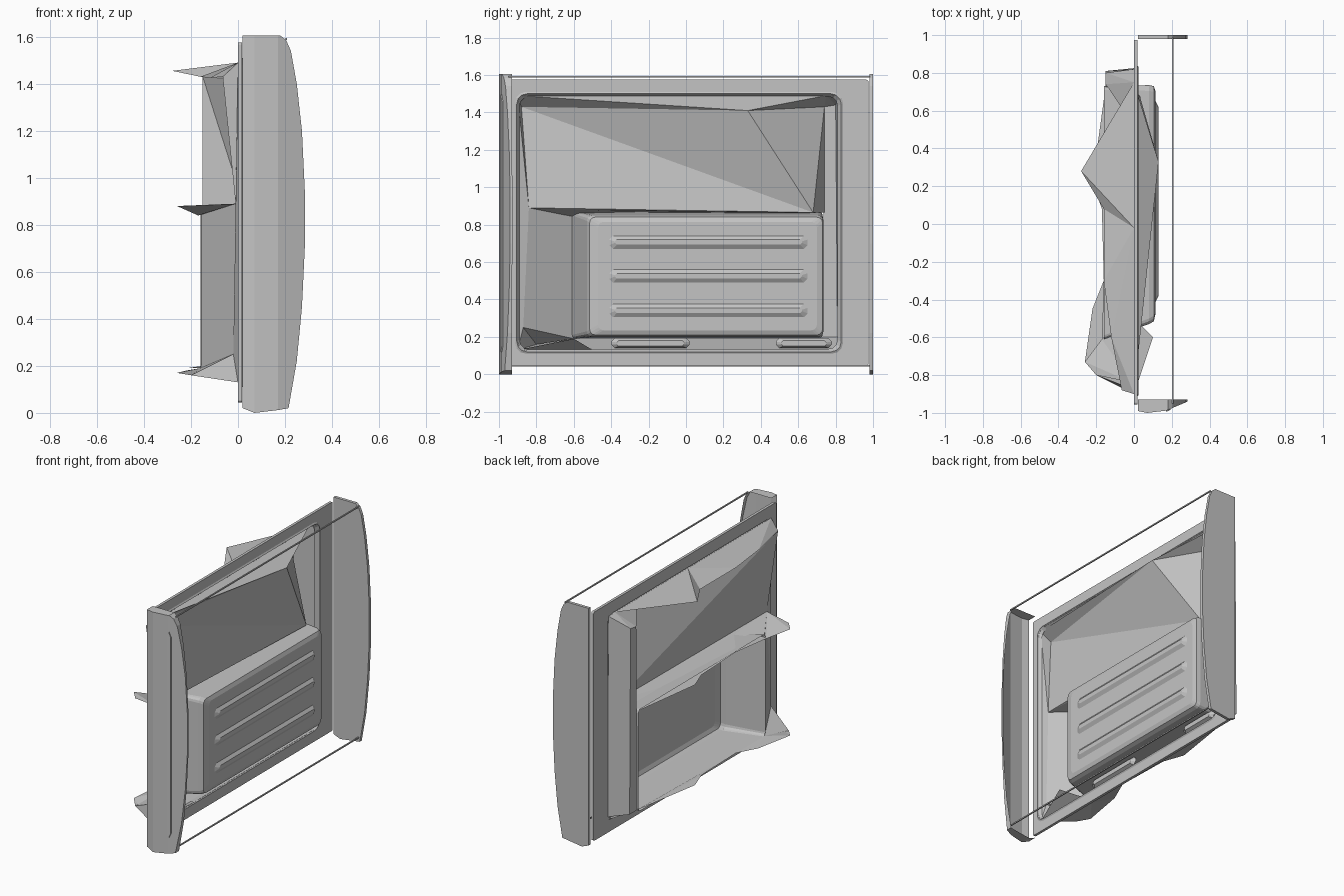
import bpy, bmesh, math

grey = bpy.data.materials.new("light_grey")
grey.diffuse_color = (0.55, 0.55, 0.55, 1)


def sheet(name, verts, faces):
    """Object from points and faces, with consistent normals."""
    me = bpy.data.meshes.new(name)
    me.from_pydata(verts, [], faces)
    bm = bmesh.new()
    bm.from_mesh(me)
    bmesh.ops.recalc_face_normals(bm, faces=bm.faces)
    bm.to_mesh(me)
    bm.free()
    me.materials.append(grey)
    ob = bpy.data.objects.new(name, me)
    bpy.context.collection.objects.link(ob)
    return ob


def rounded(x, y0, y1, z0, z1, r, n=3):
    """Rounded rectangle in the plane at x."""
    pts = []
    for k, (cy, cz) in enumerate([(y1 - r, z1 - r), (y0 + r, z1 - r),
                                  (y0 + r, z0 + r), (y1 - r, z0 + r)]):
        for i in range(n + 1):
            a = math.pi / 2 * (k + i / n)
            pts.append((x, cy + r * math.cos(a), cz + r * math.sin(a)))
    return pts


def loft(name, loops, cap=False, closed=False):
    """Skin a list of equal loops."""
    n, m = len(loops[0]), len(loops)
    verts = [p for lp in loops for p in lp]
    faces = []
    for j in range(m if closed else m - 1):
        a, b = j * n, ((j + 1) % m) * n
        faces += [(a + i, a + (i + 1) % n, b + (i + 1) % n, b + i) for i in range(n)]
    if cap:
        faces.append(tuple(range((m - 1) * n, m * n)))
    return sheet(name, verts, faces)


def box(name, x0, x1, y0, y1, z0, z1):
    v = [(x, y, z) for x in (x0, x1) for y in (y0, y1) for z in (z0, z1)]
    return sheet(name, v, [(0, 1, 3, 2), (4, 5, 7, 6), (0, 1, 5, 4),
                           (2, 3, 7, 6), (0, 2, 6, 4), (1, 3, 7, 5)])


# Flat panel frame with a rounded opening and a thin raised lip
loft("panel_frame", [
    rounded(0.018, -0.955, 0.975, 0.045, 1.575, 0.01),
    rounded(0.018, -0.90, 0.825, 0.125, 1.495, 0.05),
    rounded(0.0, -0.90, 0.825, 0.125, 1.495, 0.05),
    rounded(0.0, -0.955, 0.975, 0.045, 1.575, 0.01)], closed=True)
loft("opening_lip", [
    rounded(0.018, -0.915, 0.84, 0.11, 1.51, 0.06),
    rounded(0.024, -0.905, 0.83, 0.12, 1.50, 0.055),
    rounded(0.0, -0.89, 0.81, 0.135, 1.485, 0.05)])

# Folded upper recess
sheet("upper_recess", [
    (-0.065, -0.88, 1.43), (0.13, 0.33, 1.41), (-0.15, 0.74, 1.43),
    (0.03, 0.68, 0.865), (-0.01, -0.84, 0.89), (-0.15, 0.74, 0.865)],
    [(0, 1, 3), (1, 2, 3), (0, 3, 4), (2, 5, 3)])

# Top ledge and its pointed flap
sheet("top_ledge", [
    (0, -0.9, 1.49), (-0.065, -0.88, 1.43), (0.13, 0.33, 1.41), (0, -0.02, 1.49),
    (-0.28, 0.28, 1.455), (0, 0.75, 1.49), (0, 0.82, 1.49), (-0.15, 0.8, 1.44),
    (-0.15, 0.74, 1.43), (-0.16, 0.08, 1.43), (-0.16, -0.3, 1.43), (-0.12, -0.6, 1.425)],
    [(0, 1, 2), (0, 2, 3), (3, 2, 5), (3, 9, 4), (3, 4, 5), (5, 6, 7), (5, 7, 8),
     (5, 8, 2), (3, 9, 10), (3, 10, 11), (0, 3, 11), (0, 11, 1)])

# Rear wall of the recess
sheet("rear_wall", [
    (0, 0.82, 1.49), (0, 0.825, 0.15), (-0.15, 0.81, 0.2), (-0.15, 0.8, 1.44),
    (-0.15, 0.73, 0.2), (-0.15, 0.74, 1.43), (0, 0.79, 0.13)],
    [(0, 1, 2, 3), (3, 2, 4, 5), (1, 6, 4, 2)])

# Shelf between the upper and lower recess, with two pointed flaps
sheet("middle_shelf", [
    (-0.01, -0.84, 0.89), (-0.26, -0.73, 0.88), (-0.17, -0.61, 0.84),
    (0.03, 0.68, 0.865), (-0.02, -0.48, 0.875), (-0.16, -0.3, 0.865),
    (-0.17, 0.08, 0.86), (-0.22, 0.22, 0.86), (-0.2, -0.8, 0.88), (-0.15, 0.73, 0.86)],
    [(0, 8, 1), (0, 1, 2), (0, 2, 4), (0, 4, 3), (2, 5, 4), (4, 5, 6, 3), (6, 7, 9, 3)])

# Slanted front wall of the recess
sheet("front_wall", [
    (0, -0.9, 1.49), (-0.065, -0.88, 1.43), (-0.01, -0.84, 0.89), (0, -0.9, 0.13),
    (-0.02, -0.87, 0.25), (-0.16, -0.6, 0.19), (-0.16, -0.6, 0.86)],
    [(0, 1, 2), (0, 2, 4, 3), (2, 6, 5, 4)])

# Bottom ledge with two pointed flaps
sheet("bottom_ledge", [
    (0, -0.9, 0.13), (0, 0.82, 0.13), (-0.15, 0.73, 0.2), (-0.16, -0.6, 0.19),
    (-0.26, -0.73, 0.17), (-0.02, -0.87, 0.25), (0.1, -0.6, 0.19),
    (0, -0.5, 0.13), (-0.2, -0.8, 0.16), (-0.22, -0.45, 0.18),
    (-0.16, -0.3, 0.19), (-0.17, 0.08, 0.19), (-0.22, 0.22, 0.19)],
    [(0, 7, 3), (7, 1, 2, 11, 10, 3), (0, 3, 4), (0, 4, 8), (0, 8, 5), (0, 7, 6),
     (3, 4, 9), (3, 9, 10), (11, 12, 2), (3, 8, 5)])

# Raised armrest box, open at the back
loft("armrest_box", [
    rounded(-0.16, -0.61, 0.73, 0.19, 0.87, 0.02),
    rounded(0.08, -0.53, 0.735, 0.2, 0.85, 0.03),
    rounded(0.105, -0.515, 0.73, 0.21, 0.84, 0.03),
    rounded(0.115, -0.47, 0.70, 0.235, 0.815, 0.03)], cap=True)

# Three horizontal ribs on the armrest face
for i, z in enumerate((0.34, 0.525, 0.705)):
    loft(f"armrest_rib_{i + 1}", [
        rounded(0.115, -0.41, 0.65, z - 0.035, z + 0.035, 0.02, 1),
        rounded(0.13, -0.38, 0.62, z - 0.012, z + 0.015, 0.01, 1)], cap=True)

# Small trim strips under the armrest
for i, (y0, y1) in enumerate(((-0.4, 0.02), (0.48, 0.78))):
    loft(f"lower_trim_{i + 1}", [
        rounded(0.0, y0, y1, 0.14, 0.195, 0.02, 1),
        rounded(0.02, y0 + 0.03, y1 - 0.03, 0.15, 0.18, 0.01, 1)], cap=True)

# Curved outer edge of the end caps, as x and z
edge = [(0.215, 0.02), (0.25, 0.22), (0.272, 0.45), (0.284, 0.7), (0.284, 0.95),
        (0.272, 1.2), (0.25, 1.4), (0.225, 1.54), (0.205, 1.585), (0.18, 1.605)]


def cap_y(x):
    """Front surface of the front cap: nearly flat, then bent back."""
    if x < 0.07:
        return -0.99 - 0.2 * (x - 0.02)
    if x < 0.17:
        return -1.0 + 0.12 * (x - 0.07)
    return -0.988 + 0.42 * (x - 0.17)


# Hollow front cap: bent face plus a rim wall turned back
verts, faces = [], []
last = len(edge) - 1
for k, (xo, zo) in enumerate(edge):
    for x in (0.02, 0.07, 0.17, xo):
        z = {0.02: 0.02, 0.07: 0.0, 0.17: 0.012}.get(x, zo) if k == 0 else zo
        verts.append((x, cap_y(x), z))
for k in range(last):
    for c in range(3):
        a = 4 * k + c
        faces.append((a, a + 1, a + 5, a + 4))
rim = [0, 1, 2] + [4 * k + 3 for k in range(last + 1)] + [4 * last + 2, 4 * last + 1, 4 * last]
base = len(verts)
for i in rim:
    x, y, z = verts[i]
    verts.append((x, max(-0.93, y + 0.012), z))
for i in range(len(rim) - 1):
    faces.append((rim[i], rim[i + 1], base + i + 1, base + i))
sheet("front_end_cap", verts, faces)

# Flat rear cap plate
outline = [(0.02, 0.02), (0.07, 0.0)] + edge + [(0.02, 1.605)]
n = len(outline)
sheet("rear_end_cap", [(x, y, z) for y in (0.98, 1.0) for x, z in outline],
      [tuple(range(n)), tuple(range(n, 2 * n))] +
      [(i, (i + 1) % n, n + (i + 1) % n, n + i) for i in range(n)])

# Long narrow bead on the front cap
bead = [(0.17, 0.14), (0.18, 0.12), (0.192, 0.15), (0.192, 1.46), (0.18, 1.495), (0.17, 1.47)]
sheet("cap_bead", [(x, cap_y(x) - d, z) for d in (0.0, 0.006) for x, z in bead],
      [tuple(range(6, 12))] + [(i, (i + 1) % 6, 6 + (i + 1) % 6, 6 + i) for i in range(6)])

# Thin rods joining the end caps
box("upper_rod", 0.201, 0.209, -0.95, 0.985, 1.586, 1.594)
box("lower_rod", 0.201, 0.209, -0.95, 0.985, 0.042, 0.05)
